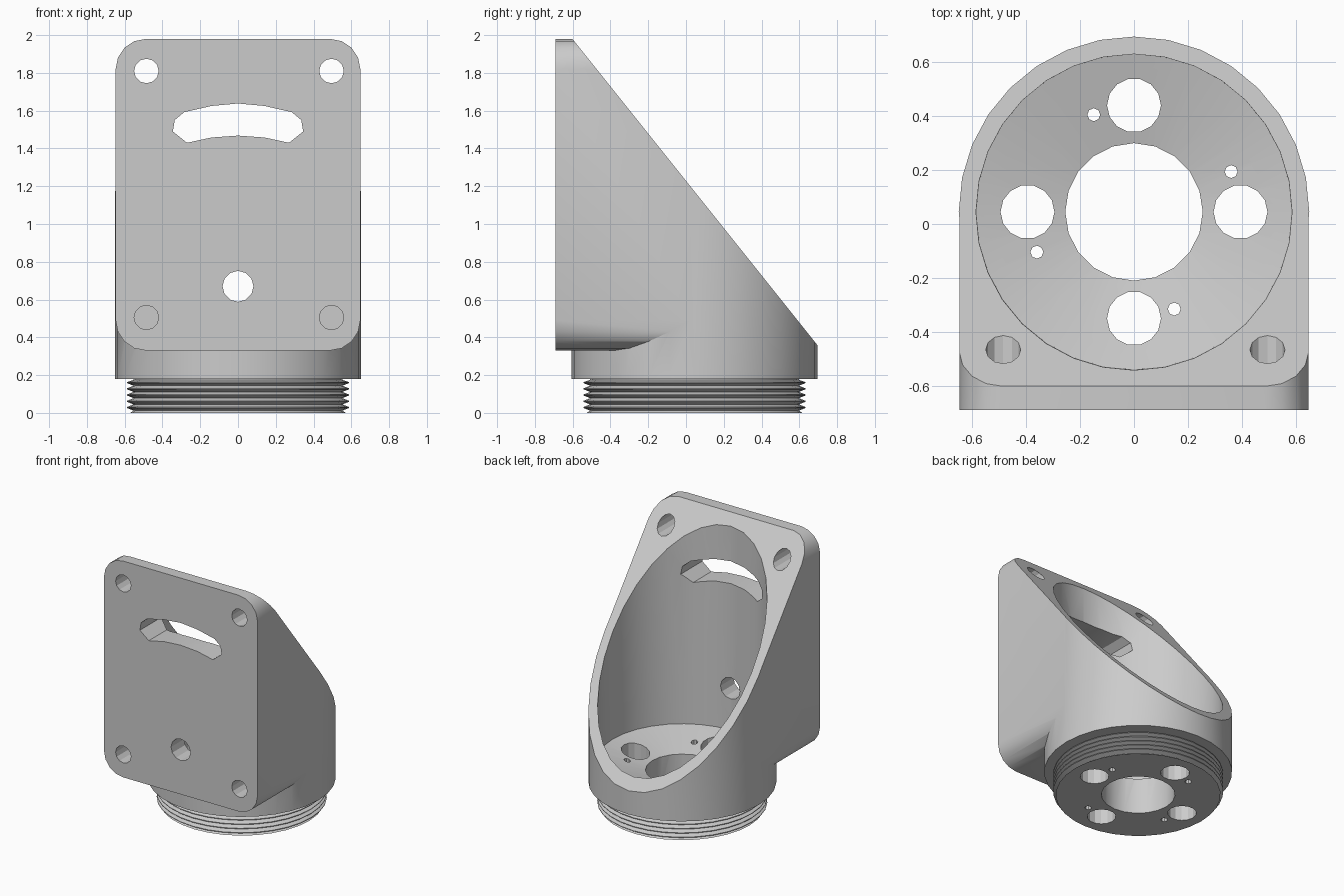
import bpy, bmesh
from math import sin, cos, pi, radians

if "Cube" in bpy.data.objects:
    bpy.data.objects.remove(bpy.data.objects["Cube"])

CY = 0.045  # y of the main vertical axis


def make(name, bm):
    bmesh.ops.recalc_face_normals(bm, faces=bm.faces)
    me = bpy.data.meshes.new(name)
    bm.to_mesh(me)
    bm.free()
    ob = bpy.data.objects.new(name, me)
    bpy.context.collection.objects.link(ob)
    return ob


def lathe(name, profile, n=32, x=0, y=CY):
    """Closed solid of revolution from (radius, z) points, bottom to top."""
    bm = bmesh.new()
    rings = [[bm.verts.new((x + r * cos(2 * pi * i / n), y + r * sin(2 * pi * i / n), z))
              for i in range(n)] for r, z in profile]
    for a, b in zip(rings, rings[1:]):
        for i in range(n):
            j = (i + 1) % n
            bm.faces.new((a[i], a[j], b[j], b[i]))
    bm.faces.new(rings[0])
    bm.faces.new(rings[-1])
    return make(name, bm)


def prism(name, outline, lo, hi, to3d):
    """Extrude a 2D outline from lo to hi; to3d maps (u, v, depth) to xyz."""
    bm = bmesh.new()
    a = [bm.verts.new(to3d(u, v, lo)) for u, v in outline]
    b = [bm.verts.new(to3d(u, v, hi)) for u, v in outline]
    for i in range(len(a)):
        j = (i + 1) % len(a)
        bm.faces.new((a[i], a[j], b[j], b[i]))
    bm.faces.new(a)
    bm.faces.new(b)
    return make(name, bm)


def along_y(u, v, d):
    return (u, d, v)


def along_x(u, v, d):
    return (d, u, v)


def circle(cx, cz, r, n=12):
    return [(cx + r * cos(2 * pi * i / n), cz + r * sin(2 * pi * i / n)) for i in range(n)]


def boolean(target, tool, op):
    tool.hide_render = True
    m = target.modifiers.new(op, 'BOOLEAN')
    m.operation, m.object, m.solver = op, tool, 'EXACT'
    bpy.context.view_layer.update()
    dg = bpy.context.evaluated_depsgraph_get()
    me = bpy.data.meshes.new_from_object(target.evaluated_get(dg))
    target.modifiers.clear()
    target.data = me
    bpy.data.objects.remove(tool)


# Round housing
body = lathe("angled_housing", [(0.65, 0.18), (0.65, 1.95)])

# Mounting block with rounded corners
W, Z0, Z1, R = 0.648, 0.33, 1.98, 0.16
outline = []
for k, (cx, cz) in enumerate([(W - R, Z1 - R), (R - W, Z1 - R), (R - W, Z0 + R), (W - R, Z0 + R)]):
    for s in range(5):
        a = pi / 2 * (k + s / 4)
        outline.append((cx + R * cos(a), cz + R * sin(a)))
boolean(body, prism("mounting_block", outline, -0.69, 0.025, along_y), 'UNION')

# Threaded collar
thread = [(0.57, 0.0)]
for k in range(5):
    z = 0.012 + k * 0.033
    thread += [(0.553, z), (0.588, z + 0.014), (0.588, z + 0.019)]
thread += [(0.553, 0.175), (0.553, 0.22)]
boolean(body, lathe("threaded_collar", thread), 'UNION')

# Slanted opening plane
slant = [(-1.0, 2.478), (1.2, -0.272), (2.0, -0.272), (2.0, 3.0), (-1.0, 3.0)]
boolean(body, prism("slant_cut", slant, -2, 2, along_x), 'DIFFERENCE')

# Main bore with a shallow dished floor
boolean(body, lathe("bore_cut", [(0.2, 0.26), (0.585, 0.35), (0.588, 2.6)]), 'DIFFERENCE')

# Floor holes: centre, four large, four small
boolean(body, lathe("centre_hole", [(0.255, -0.2), (0.255, 0.6)], 20), 'DIFFERENCE')
for k in range(4):
    for rad, ang, r, n in ((0.395, 0, 0.1, 14), (0.39, 22.5, 0.024, 8)):
        a = radians(ang + 90 * k)
        h = lathe("floor_hole", [(r, -0.2), (r, 0.6)], n,
                  rad * cos(a), CY + rad * sin(a))
        boolean(body, h, 'DIFFERENCE')

# Screw holes: upper pair goes through, lower pair is blind
for x in (-0.485, 0.495):
    boolean(body, prism("upper_screw", circle(x, 1.81, 0.065), -1, 0, along_y), 'DIFFERENCE')
    boolean(body, prism("lower_screw", circle(x, 0.505, 0.065), -1, -0.45, along_y), 'DIFFERENCE')

# Cable hole and curved slot through the mounting face
boolean(body, prism("cable_hole", circle(0, 0.67, 0.082), -1, 0, along_y), 'DIFFERENCE')
half = [(0.14, 1.625), (0.285, 1.592), (0.335, 1.55), (0.345, 1.49), (0.27, 1.43), (0.14, 1.458)]
slot = [(0, 1.638)] + half + [(0, 1.468)] + [(-x, z) for x, z in reversed(half)]
boolean(body, prism("slot", slot, -1, 0, along_y), 'DIFFERENCE')

# Smooth curved walls, keep edges sharp
bpy.context.view_layer.objects.active = body
body.select_set(True)
bpy.ops.object.shade_smooth_by_angle(angle=radians(25))
